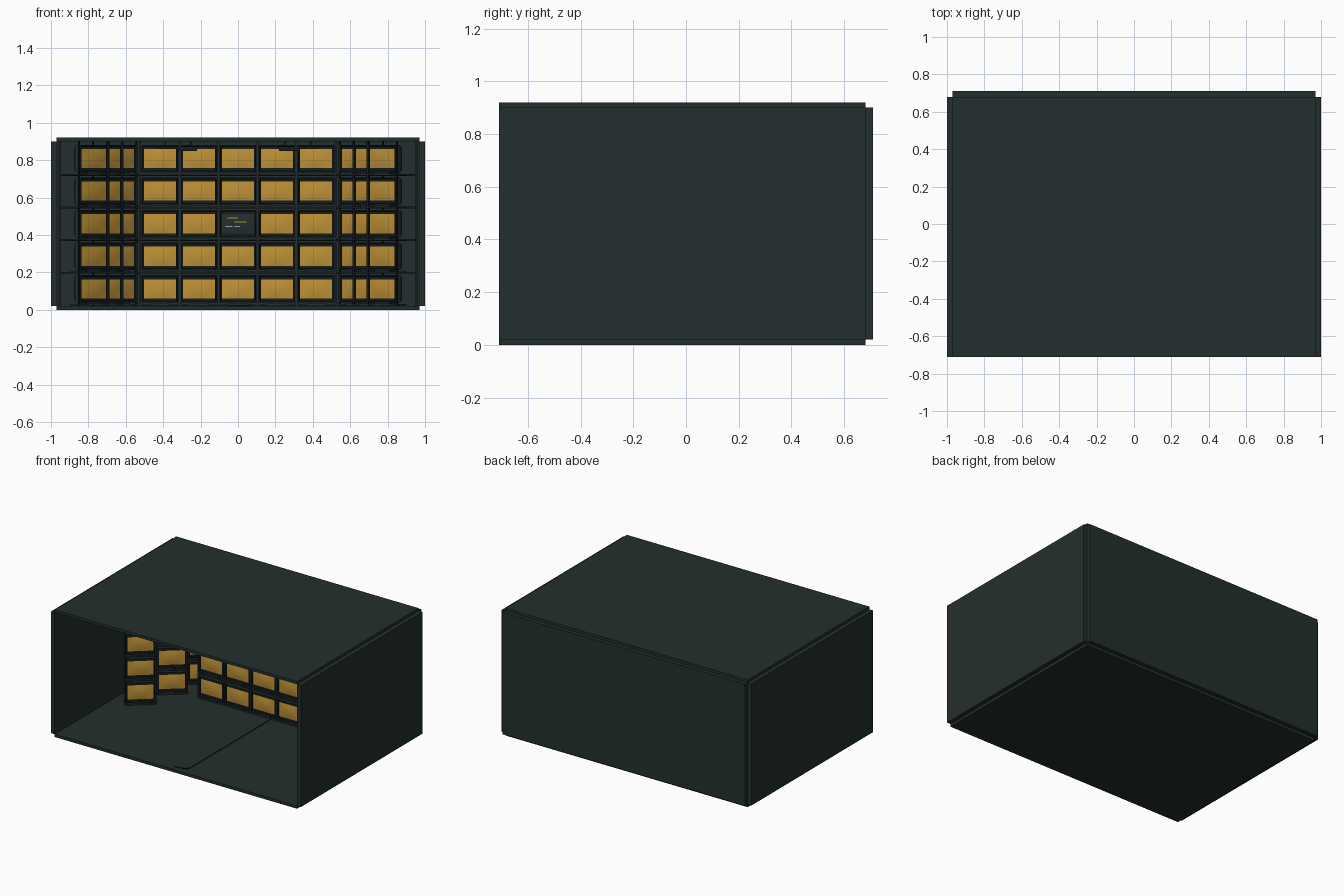
import bpy, bmesh, math
from mathutils import Matrix, Vector

if "Cube" in bpy.data.objects:
    bpy.data.objects.remove(bpy.data.objects["Cube"])


def material(name, rgb):
    m = bpy.data.materials.new(name)
    m.diffuse_color = (*rgb, 1)
    m.use_nodes = True
    m.node_tree.nodes["Principled BSDF"].inputs["Base Color"].default_value = m.diffuse_color
    return m


SHELL = material("dark teal", (0.0176, 0.0275, 0.0275))
DARK = material("near black", (0.008, 0.0115, 0.012))
AMBER = material("amber screen", (0.52, 0.29, 0.037))
GREY = material("pale grey", (0.35, 0.38, 0.38))


def add_object(name, mesh, loc=(0, 0, 0), angle=0):
    ob = bpy.data.objects.new(name, mesh)
    ob.location = loc
    ob.rotation_euler.z = angle
    bpy.context.collection.objects.link(ob)
    return ob


def bm_box(bm, lo, hi, mat=0):
    """Box between two corners; returns its faces."""
    lo, hi = Vector(lo), Vector(hi)
    mtx = Matrix.Translation((lo + hi) / 2) @ Matrix.Diagonal((*(hi - lo), 1))
    verts = bmesh.ops.create_cube(bm, size=1, matrix=mtx)["verts"]
    faces = list({f for v in verts for f in v.link_faces})
    for f in faces:
        f.material_index = mat
    return faces


def box(name, lo, hi, mat, loc=(0, 0, 0), angle=0):
    bm = bmesh.new()
    bm_box(bm, lo, hi)
    me = bpy.data.meshes.new(name)
    bm.to_mesh(me)
    bm.free()
    me.materials.append(mat)
    return add_object(name, me, loc, angle)


# Room shell, open at the front
box("floor", (-0.97, -0.71, 0), (0.97, 0.68, 0.02), SHELL)
box("ceiling", (-0.97, -0.71, 0.90), (0.97, 0.68, 0.92), SHELL)
box("back_wall", (-0.97, 0.68, 0.02), (0.97, 0.71, 0.90), SHELL)
for side, s in (("left", -1), ("right", 1)):
    xs = sorted((s * 0.97, s * 1.0))
    box(side + "_wall", (xs[0], -0.71, 0.02), (xs[1], 0.68, 0.90), SHELL)


def monitor_mesh(name, lit):
    """Tube monitor with its front centre at the origin, facing -y."""
    w, h = 0.0975, 0.073
    bm = bmesh.new()
    faces = bm_box(bm, (-w, 0, -h), (w, 0.04, h))
    front = min(faces, key=lambda f: f.calc_center_median().y)
    back = max(faces, key=lambda f: f.calc_center_median().y)
    # Bezel and recess
    bmesh.ops.inset_region(bm, faces=[front], thickness=0.007)
    ring = bmesh.ops.inset_region(bm, faces=[front], thickness=0.004)["faces"]
    for f in ring + [front]:
        f.material_index = 1
    bmesh.ops.translate(bm, verts=front.verts, vec=(0, 0.012, 0))
    # Tapered back casing
    bmesh.ops.inset_region(bm, faces=[back], thickness=0.02)
    bmesh.ops.translate(bm, verts=back.verts, vec=(0, 0.035, 0))
    # Round tube housing
    bmesh_rot = Matrix.Translation((0, 0.075, 0)) @ Matrix.Rotation(-math.pi / 2, 4, "X")
    tube = bmesh.ops.create_cone(bm, cap_ends=True, segments=20, radius1=0.064,
                                 radius2=0.055, depth=0.06, matrix=bmesh_rot)["verts"]
    for f in {f for v in tube for f in v.link_faces}:
        f.material_index = 1
    # Slightly bulged glass
    glass = bmesh.ops.create_grid(bm, x_segments=8, y_segments=6, size=1)["verts"]
    for v in glass:
        u, t = v.co.x, v.co.y
        v.co = (u * 0.0855, 0.009 - 0.006 * (1 - u * u) * (1 - t * t), t * 0.051)
    for f in {f for v in glass for f in v.link_faces}:
        f.material_index = 2
        f.smooth = True
    # Stand and buttons
    bm_box(bm, (-0.05, 0.005, -0.0825), (0.05, 0.06, -h), 1)
    for i in range(3):
        x = 0.045 + i * 0.014
        bm_box(bm, (x, -0.002, -0.0705), (x + 0.007, 0, -0.0665), 1)
    me = bpy.data.meshes.new(name)
    bm.to_mesh(me)
    bm.free()
    for m in (SHELL, DARK, AMBER if lit else SHELL):
        me.materials.append(m)
    return me


LIT = monitor_mesh("lit_monitor", True)
OFF = monitor_mesh("message_monitor", False)
PITCH_X, PITCH_Z, FLAT_Y = 0.209, 0.174, 0.285
ROWS = [0.112 + PITCH_Z * r for r in range(5)]
ANGLE = math.radians(40)

# Central wall of monitors, the middle one showing text bars
for r, z in enumerate(ROWS):
    for c in range(-2, 3):
        centre = r == 2 and c == 0
        add_object(f"monitor_{r}_{c + 2}", OFF if centre else LIT, (c * PITCH_X, FLAT_Y, z))
for i, (x0, x1, dz, mat) in enumerate((
        (-0.072, 0.0, 0.030, AMBER), (-0.02, 0.045, 0.010, AMBER),
        (-0.072, -0.03, -0.015, GREY), (-0.02, 0.01, -0.015, GREY))):
    box(f"text_bar_{i}", (x0, 0.284, ROWS[2] + dz - 0.0025), (x1, 0.289, ROWS[2] + dz + 0.0025), mat)

# Angled side stacks, three deep on each side
for side, s in (("left", -1), ("right", 1)):
    for k in range(3):
        x, y = s * (0.765 - 0.075 * k), -0.02 + 0.25 * k
        for r, z in enumerate(ROWS):
            add_object(f"{side}_monitor_{k}_{r}", LIT, (x, y, z), -s * ANGLE)
            box(f"{side}_shelf_{k}_{r}", (-0.102, 0.002, -0.0905), (0.102, 0.09, -0.0825), SHELL,
                (x, y, z), -s * ANGLE)
        for e in (-1, 1):
            box(f"{side}_stack_post_{k}_{e}", (e * 0.102 - 0.004, 0.006, 0.02),
                (e * 0.102 + 0.004, 0.016, 0.90), DARK, (x, y, 0), -s * ANGLE)

# Rack shelves, posts and back wall rails
for r, z in enumerate(ROWS):
    box(f"rack_shelf_{r}", (-0.525, FLAT_Y + 0.004, z - 0.0905), (0.525, 0.42, z - 0.0825), SHELL)
    if r:
        box(f"wall_rail_{r}", (-0.96, 0.668, z - 0.092), (0.96, 0.68, z - 0.083), DARK)
for i in range(6):
    x = (i - 2.5) * PITCH_X
    box(f"rack_post_{i}", (x - 0.005, FLAT_Y + 0.008, 0.02), (x + 0.005, 0.31, 0.90), SHELL)
for s in (-1, 1):
    box("wall_post", (s * 0.955 - 0.006, 0.668, 0.02), (s * 0.955 + 0.006, 0.68, 0.90), DARK)

# Ceiling lamps on short stems
for s in (-1, 1):
    x = s * 0.32
    box("lamp_bar", (x - 0.105, 0.20, 0.862), (x + 0.105, 0.23, 0.874), DARK)
    box("lamp_head", (x - s * 0.05 - 0.05, 0.195, 0.85), (x - s * 0.05 + 0.05, 0.235, 0.864), DARK)
    for e in (-1, 1):
        box("lamp_stem", (x + e * 0.07 - 0.004, 0.211, 0.872), (x + e * 0.07 + 0.004, 0.219, 0.90), DARK)

# Cable along the floor
curve = bpy.data.curves.new("floor_cable", "CURVE")
curve.dimensions = "3D"
curve.bevel_depth = 0.003
curve.bevel_resolution = 1
path = [(-0.04, -0.67), (0.03, -0.665), (0.06, -0.64), (0.06, 0.30)]
spline = curve.splines.new("POLY")
spline.points.add(len(path) - 1)
for p, (x, y) in zip(spline.points, path):
    p.co = (x, y, 0.022, 1)
curve.materials.append(DARK)
add_object("floor_cable", curve)
